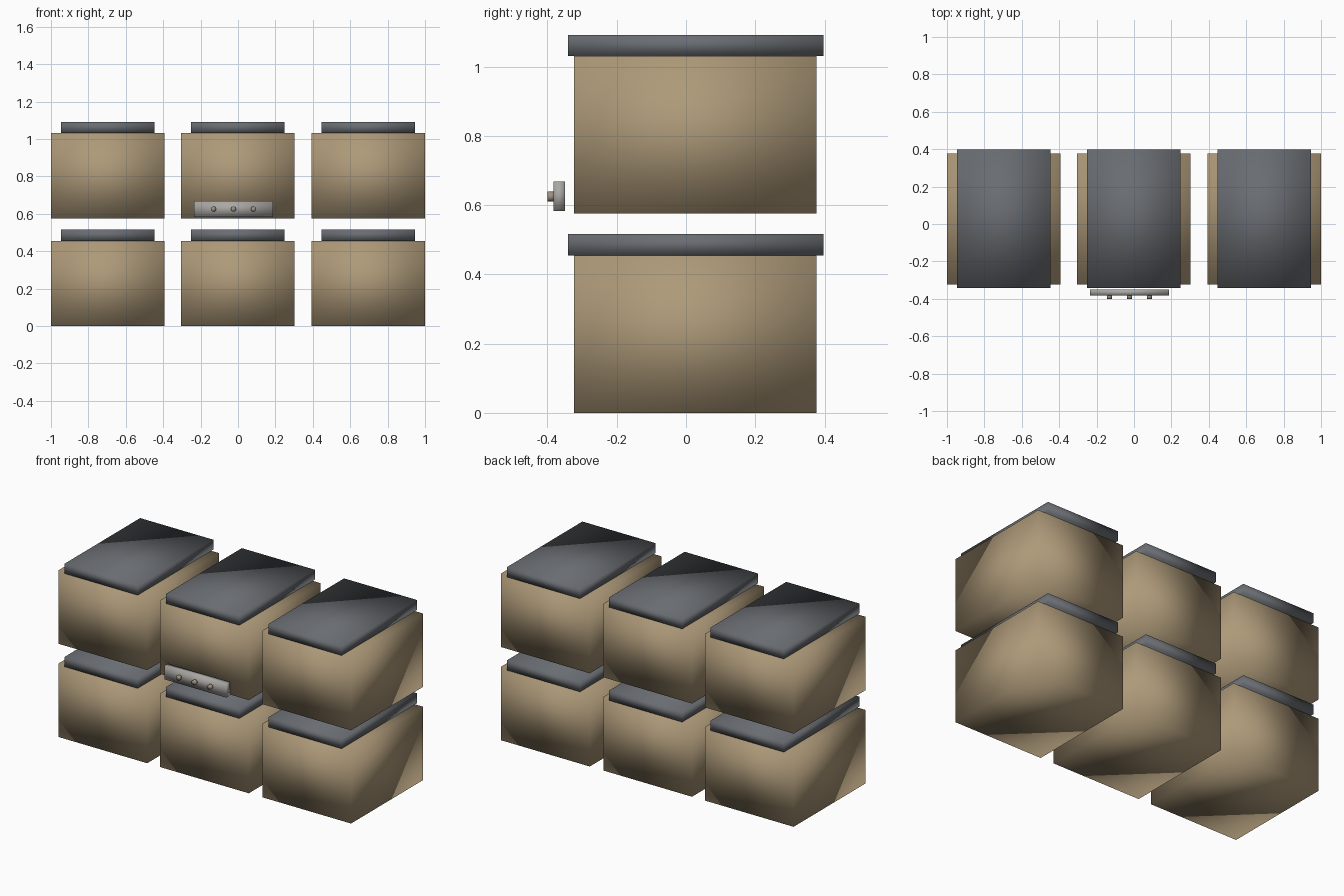
import bpy, math

if "Cube" in bpy.data.objects:
    bpy.data.objects.remove(bpy.data.objects["Cube"], do_unlink=True)


def material(name, colour):
    m = bpy.data.materials.new(name)
    m.use_nodes = True
    m.diffuse_color = (*colour, 1)
    m.node_tree.nodes["Principled BSDF"].inputs["Base Color"].default_value = (*colour, 1)
    return m


tan = material("tan", (0.42, 0.32, 0.19))
slate = material("slate grey", (0.14, 0.15, 0.165))
metal = material("pale metal", (0.40, 0.39, 0.37))
bronze = material("warm grey", (0.33, 0.29, 0.23))


def finish(name, mat):
    o = bpy.context.object
    o.name = o.data.name = name
    o.data.materials.append(mat)
    bpy.ops.object.shade_smooth()
    return o


def block(name, low, high, mat):
    """Softly shaded box between two corners."""
    bpy.ops.mesh.primitive_cube_add(size=1)
    o = finish(name, mat)
    for v in o.data.vertices:
        v.co = [h if c > 0 else l for c, l, h in zip(v.co, low, high)]
    return o


# Two rows of three bins, each with a narrower lid
for row, z in (("lower", 0), ("upper", 0.576)):
    for column, x in (("right", -0.697), ("middle", -0.002), ("left", 0.697)):
        block(f"{row}_{column}_bin", (x - 0.303, -0.324, z),
              (x + 0.303, 0.377, z + 0.455), tan)
        block(f"{row}_{column}_lid", (x - 0.25, -0.341, z + 0.455),
              (x + 0.25, 0.397, z + 0.516), slate)

# Control strip in front of the upper middle bin
block("control_strip", (-0.235, -0.382, 0.583), (0.188, -0.349, 0.668), metal)

# Three knobs on the strip
for i in range(3):
    bpy.ops.mesh.primitive_cylinder_add(
        vertices=16, radius=0.014, depth=0.022,
        location=(-0.131 + 0.107 * i, -0.389, 0.625), rotation=(math.pi / 2, 0, 0))
    finish(f"knob_{i + 1}", bronze)
